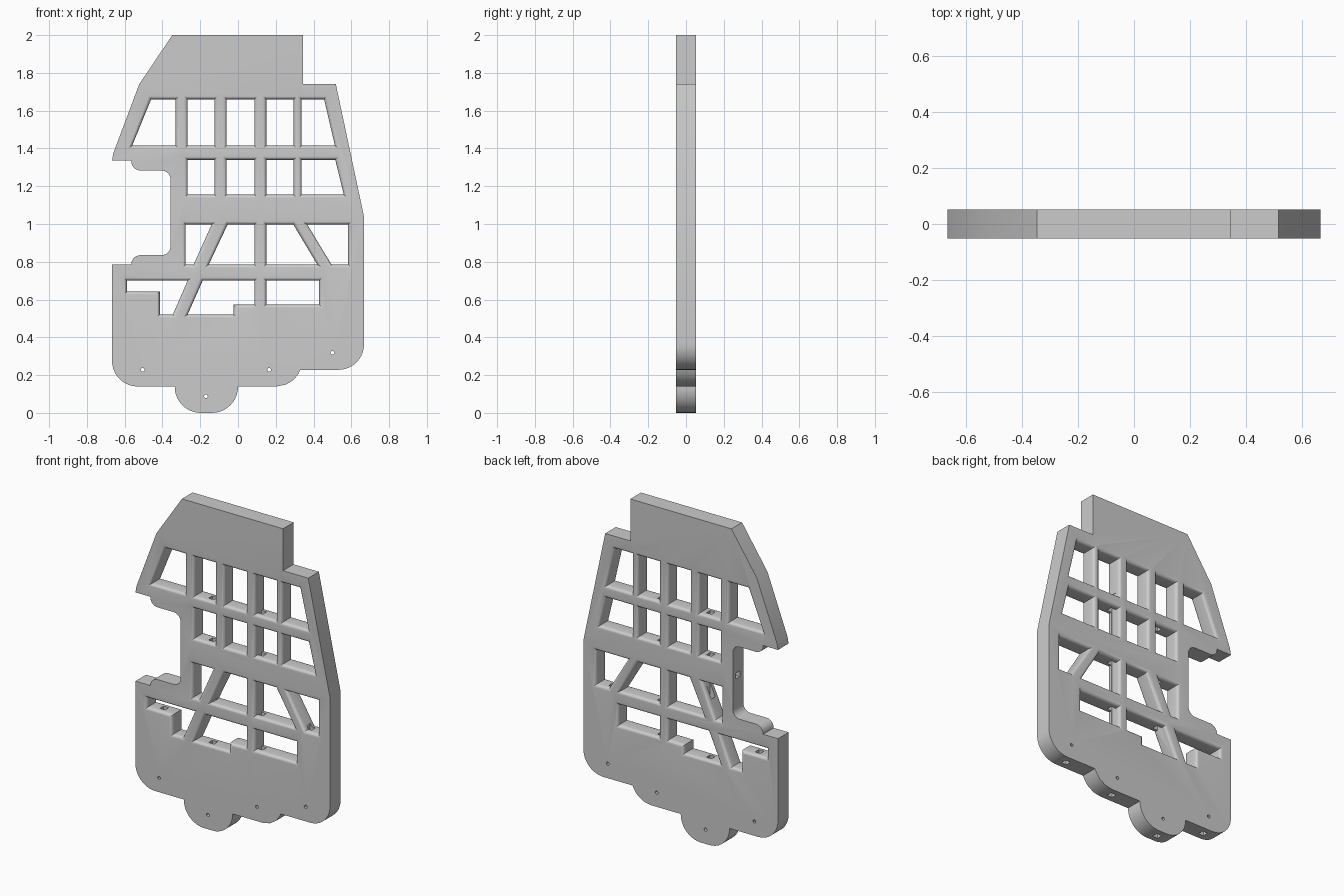
import bpy, bmesh
from math import sin, cos, pi, radians
from mathutils import Vector

if "Cube" in bpy.data.objects:
    bpy.data.objects.remove(bpy.data.objects["Cube"], do_unlink=True)

HALF = 0.052   # half thickness of the plate
R = 0.02       # rounding of the window edges

grey = bpy.data.materials.new("plain grey")
grey.use_nodes = True
grey.diffuse_color = (0.6, 0.6, 0.6, 1)
grey.node_tree.nodes["Principled BSDF"].inputs["Base Color"].default_value = (0.6, 0.6, 0.6, 1)


def rounded(corners, steps=10):
    """Outline from (x, z) points and (x, z, radius) right-angle corners."""
    out = []
    for i, c in enumerate(corners):
        p = Vector(c[:2])
        if len(c) == 2:
            out.append(p)
            continue
        u = (Vector(corners[i - 1][:2]) - p).normalized() * c[2]
        v = (Vector(corners[(i + 1) % len(corners)][:2]) - p).normalized() * c[2]
        for k in range(steps + 1):
            a = k / steps * pi / 2
            out.append(p + u + v - v * cos(a) - u * sin(a))
    return out


def grow(pts, d):
    """Offset a clockwise outline outwards with mitred corners."""
    out = []
    for i, p in enumerate(pts):
        e1 = (p - pts[i - 1]).normalized()
        e2 = (pts[(i + 1) % len(pts)] - p).normalized()
        n1, n2 = Vector((-e1.y, e1.x)), Vector((-e2.y, e2.x))
        out.append(p + (n1 + n2) * d / (1 + n1.dot(n2)))
    return out


def loft(bm, rings):
    """Closed solid through a list of (y, outline) rings."""
    loops = [[bm.verts.new((p.x, y, p.y)) for p in pts] for y, pts in rings]
    n = len(loops[0])
    for a, b in zip(loops, loops[1:]):
        for i in range(n):
            j = (i + 1) % n
            bm.faces.new((a[i], a[j], b[j], b[i]))
    bm.faces.new(loops[0][::-1])
    bm.faces.new(loops[-1])


def make(name, bm):
    bmesh.ops.recalc_face_normals(bm, faces=bm.faces)
    me = bpy.data.meshes.new(name)
    bm.to_mesh(me)
    bm.free()
    me.materials.append(grey)
    ob = bpy.data.objects.new(name, me)
    bpy.context.collection.objects.link(ob)
    return ob


def cut(target, cutter):
    mod = target.modifiers.new("cut", "BOOLEAN")
    mod.operation, mod.solver, mod.object = "DIFFERENCE", "EXACT", cutter
    bpy.context.view_layer.objects.active = target
    bpy.ops.object.modifier_apply(modifier=mod.name)
    bpy.data.objects.remove(cutter, do_unlink=True)


# Plate outline, clockwise from the top tab
outline = rounded([
    (-.348, 2), (.345, 2), (.345, 1.74), (.518, 1.74), (.667, 1.04),
    (.667, .228, .135), (.33, .228), (.32, .207), (.296, .176), (.255, .15), (.205, .14),
    (0, .14), (0, 0, .138), (-.335, 0, .138), (-.335, .14), (-.667, .14, .135),
    (-.667, .785), (-.565, .785), (-.565, .835, .049), (-.357, .835, .048),
    (-.357, 1.283, .048), (-.565, 1.283, .049), (-.565, 1.335), (-.667, 1.335),
    (-.66, 1.375), (-.523, 1.74)])
bm = bmesh.new()
loft(bm, [(-HALF, outline), (HALF, outline)])
plate = make("frame_plate", bm)


# Window rows: each entry is left-top, right-top, right-bottom, left-bottom x
def row(top, bottom, spans):
    return [[(a, top), (b, top), (c, bottom), (d, bottom)] for a, b, c, d in spans]


middle = [(a, b, b, a) for a, b in ((-.267, -.124), (-.06, .087), (.15, .295))]
windows = row(1.66, 1.415, [(-.46, -.33, -.33, -.56)] + middle + [(.337, .456, .513, .337)])
windows += row(1.34, 1.155, middle + [(.337, .515, .56, .337)])
windows += row(.997, .785, [(-.277, -.14, -.235, -.277), (-.055, .087, .087, -.155),
                            (.15, .293, .42, .15), (.367, .583, .583, .495)])
windows += row(.70, .573, [(.15, .43, .43, .15)])
windows += [
    [(-.588, .70), (-.267, .70), (-.345, .52), (-.414, .52), (-.414, .642), (-.588, .642)],
    [(-.187, .70), (.087, .70), (.087, .573), (-.024, .573), (-.024, .52), (-.267, .52)]]

# Window cutters flare at both faces to leave rounded bars
bm = bmesh.new()
arc = [(R - R * sin(k * pi / 10), HALF - R + R * cos(k * pi / 10)) for k in range(6)]
profile = [(R, HALF + .02)] + arc
profile = [(d, -y) for d, y in profile] + [(d, y) for d, y in reversed(profile)]
for w in windows:
    pts = [Vector(p) for p in w]
    loft(bm, [(y, grow(pts, d)) for d, y in profile])

# Screw holes
screws = [(-.505, .228), (-.17, .088), (.165, .228), (.5, .318)]
for x, z in screws:
    ring = [Vector((x + .01 * cos(k * pi / 6), z - .01 * sin(k * pi / 6))) for k in range(12)]
    loft(bm, [(-.1, ring), (.1, ring)])
cut(plate, make("window_cutter", bm))

# Narrow channels running up inside the plate, and one into the notch wall
bm = bmesh.new()
W = .018
boxes = [(x - W, x + W, -.05, top) for (x, z), top in zip(screws, (.66, 1.45, 1.45, .81))]
boxes.append((-.4, -.22, 1.06, 1.06 + 2 * W))
for x0, x1, z0, z1 in boxes:
    ring = [Vector(p) for p in ((x0, z1), (x1, z1), (x1, z0), (x0, z0))]
    loft(bm, [(-W, ring), (W, ring)])
cut(plate, make("channel_cutter", bm))

bpy.ops.object.select_all(action="DESELECT")
plate.select_set(True)
bpy.context.view_layer.objects.active = plate
bpy.ops.object.shade_smooth_by_angle(angle=radians(30))
